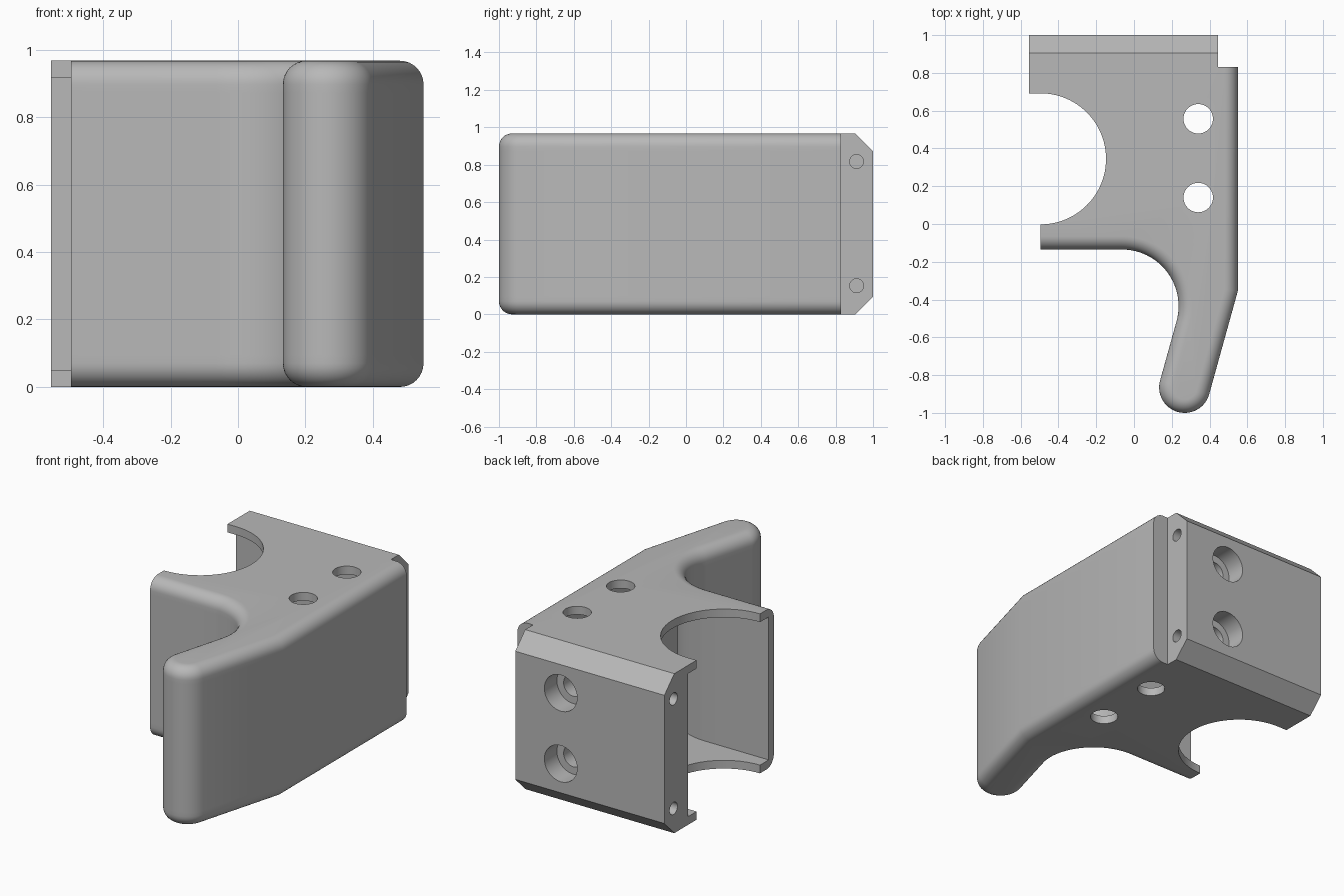
import bpy, bmesh, math
from mathutils import Vector, Matrix

cube = bpy.data.objects.get("Cube")
if cube:
    bpy.data.objects.remove(cube, do_unlink=True)

HEIGHT = 0.967
WALL = 0.05
FILLET = 0.07
CHAMFER = 0.095
LEAN = math.radians(15.5)
ARM_END = Vector((0.268, -0.865))
ARM_R = 0.135
ELBOW = Vector((-0.064, -0.435))
ELBOW_R = 0.30

grey = bpy.data.materials.new("plain grey")
grey.use_nodes = True
grey.diffuse_color = (0.48, 0.48, 0.48, 1)
grey.node_tree.nodes["Principled BSDF"].inputs["Base Color"].default_value = grey.diffuse_color


def arc(center, radius, start, end, steps):
    """Points along an arc, angles in radians."""
    points = []
    for i in range(steps + 1):
        a = start + (end - start) * i / steps
        points.append(Vector(center) + radius * Vector((math.cos(a), math.sin(a))))
    return points


def hook_side(inset):
    """Right wall, leaning arm, elbow: the outer edge moved inwards by inset."""
    end = arc(ARM_END, ARM_R - inset, -LEAN, -LEAN - math.pi, 28)
    bend_x = 0.55 - inset
    bend = Vector((bend_x, end[0].y + (bend_x - end[0].x) / math.tan(LEAN)))
    elbow = arc(ELBOW, ELBOW_R + inset, -LEAN, math.pi / 2, 28)
    return [bend] + end + elbow


def body_outline(inset, back_cut):
    """Clockwise plan of the body, starting at the back plate."""
    back = 1 - back_cut
    pts = [Vector(p) for p in ((-0.555, back), (0.445, back), (0.445, 0.83), (0.55 - inset, 0.83))]
    pts += hook_side(inset)
    pts.append(Vector((-0.495, -0.135 + inset)))
    pts += arc((-0.495, 0.345), 0.347, -math.pi / 2, math.pi / 2, 48)
    pts.append(Vector((-0.555, 0.692)))
    return pts


def cavity_outline():
    """Plan of the hollow, open to the left."""
    pts = [Vector((-0.8, 0.775)), Vector((0.55 - WALL, 0.775))]
    pts += hook_side(WALL)
    pts.append(Vector((-0.8, -0.135 + WALL)))
    return pts


def loft(name, layers):
    """Solid through stacked (z, outline) layers."""
    bm = bmesh.new()
    rings = [[bm.verts.new((p.x, p.y, z)) for p in pts] for z, pts in layers]
    for low, high in zip(rings, rings[1:]):
        for i in range(len(low)):
            j = (i + 1) % len(low)
            bm.faces.new((low[i], low[j], high[j], high[i]))
    bm.faces.new(rings[0])
    bm.faces.new(rings[-1])
    bmesh.ops.recalc_face_normals(bm, faces=bm.faces)
    return finish(name, bm)


def finish(name, bm):
    mesh = bpy.data.meshes.new(name)
    bm.to_mesh(mesh)
    bm.free()
    mesh.materials.append(grey)
    obj = bpy.data.objects.new(name, mesh)
    bpy.context.collection.objects.link(obj)
    return obj


def drill(center, axis, radius, depth):
    """Cylindrical cutter centred on a point."""
    bm = bmesh.new()
    turn = Vector((0, 0, 1)).rotation_difference(Vector(axis)).to_matrix().to_4x4()
    bmesh.ops.create_cone(bm, cap_ends=True, segments=40, radius1=radius, radius2=radius,
                          depth=depth, matrix=Matrix.Translation(center) @ turn)
    return finish("drill", bm)


def cut(target, cutter):
    cutter.hide_render = True
    mod = target.modifiers.new("cut", "BOOLEAN")
    mod.operation = "DIFFERENCE"
    mod.solver = "EXACT"
    mod.object = cutter
    bpy.context.view_layer.objects.active = target
    bpy.ops.object.modifier_apply(modifier=mod.name)
    bpy.data.objects.remove(cutter, do_unlink=True)


# Body: rounded edges on the hook side, chamfers on the back plate
half = []
for i in range(9):
    a = math.pi / 2 * i / 8
    z = FILLET * (1 - math.cos(a))
    half.append((z, FILLET * (1 - math.sin(a)), CHAMFER - z))
half.append((CHAMFER, 0, 0))
levels = half + [(HEIGHT - z, d, b) for z, d, b in reversed(half)]
body = loft("bracket_body", [(z, body_outline(d, b)) for z, d, b in levels])

# Hollow interior
hollow = cavity_outline()
cut(body, loft("hollow", [(WALL, hollow), (HEIGHT - WALL, hollow)]))

# Vertical holes through top and bottom walls
for y in (0.14, 0.557):
    cut(body, drill((0.34, y, HEIGHT / 2), (0, 0, 1), 0.078, 2))

# Counterbored holes through the back plate
for z in (0.272, 0.70):
    cut(body, drill((0.14, 0.99, z), (0, 1, 0), 0.11, 0.22))
    cut(body, drill((0.14, 0.87, z), (0, 1, 0), 0.065, 0.3))

# Small blind holes in both ends of the back plate
for x in (-0.555, 0.445):
    for z in (0.153, 0.817):
        cut(body, drill((x, 0.912, z), (1, 0, 0), 0.037, 0.36))

bpy.ops.object.select_all(action="DESELECT")
body.select_set(True)
bpy.context.view_layer.objects.active = body
bpy.ops.object.shade_smooth_by_angle(angle=math.radians(25))
